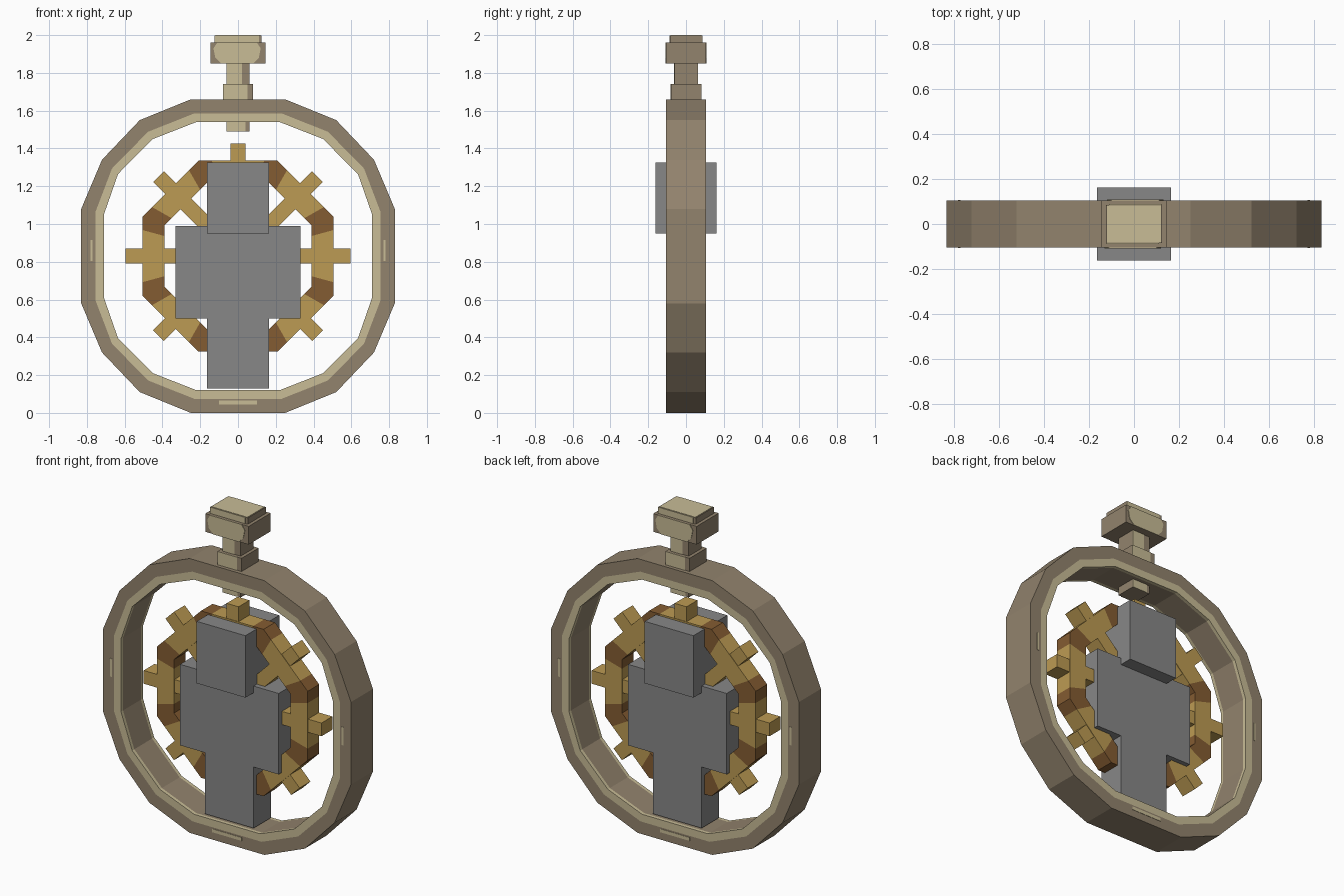
import bpy, bmesh, math

if "Cube" in bpy.data.objects:
    bpy.data.objects.remove(bpy.data.objects["Cube"])


def mat(name, r, g, b):
    lin = [((c / 255 + 0.055) / 1.055) ** 2.4 for c in (r, g, b)]
    m = bpy.data.materials.new(name)
    m.diffuse_color = (*lin, 1)
    m.use_nodes = True
    m.node_tree.nodes["Principled BSDF"].inputs["Base Color"].default_value = m.diffuse_color
    return m


BROWN = mat("dull_bronze", 146, 131, 109)
BEIGE = mat("pale_bronze", 200, 188, 150)
GOLD = mat("gold", 188, 155, 83)
DARK = mat("dark_gold", 132, 92, 50)
GREY = mat("grey", 135, 135, 135)
CZ = 0.83  # height of the ring centre


def finish(name, bm, mats):
    bmesh.ops.recalc_face_normals(bm, faces=bm.faces)
    me = bpy.data.meshes.new(name)
    bm.to_mesh(me)
    bm.free()
    for m in mats:
        me.materials.append(m)
    ob = bpy.data.objects.new(name, me)
    bpy.context.collection.objects.link(ob)
    return ob


def prism(name, pts, y0, y1, m):
    """Extrude an (x, z) outline from y0 to y1."""
    bm = bmesh.new()
    a = [bm.verts.new((x, y0, z)) for x, z in pts]
    b = [bm.verts.new((x, y1, z)) for x, z in pts]
    bm.faces.new(a)
    bm.faces.new(b[::-1])
    n = len(pts)
    for i in range(n):
        j = (i + 1) % n
        bm.faces.new((a[i], b[i], b[j], a[j]))
    return finish(name, bm, [m])


def rect(x0, x1, z0, z1):
    return [(x0, z0), (x1, z0), (x1, z1), (x0, z1)]


def hoop(name, outer, inner, section, mats, rule):
    """Closed loop: section points (t, y) blend from outer to inner outline."""
    bm = bmesh.new()
    rows = [[bm.verts.new((o[0] + (h[0] - o[0]) * t, y, o[1] + (h[1] - o[1]) * t))
             for t, y in section] for o, h in zip(outer, inner)]
    n, k = len(rows), len(section)
    for i in range(n):
        for j in range(k):
            p, q = rows[i], rows[(i + 1) % n]
            f = bm.faces.new((p[j], p[(j + 1) % k], q[(j + 1) % k], q[j]))
            f.material_index = rule(i, j)
    return finish(name, bm, mats)


def four_way(quarter):
    """Mirror a quarter outline (top to side) into a full loop."""
    half = quarter + [(x, 2 * CZ - z) for x, z in reversed(quarter)]
    return half + [(-x, z) for x, z in reversed(half)]


# Outer ring with pale rims
D = 0.105
hoop("outer_ring",
     four_way([(0.25, 1.66), (0.52, 1.55), (0.72, 1.34), (0.83, 1.08)]),
     four_way([(0.22, 1.54), (0.45, 1.45), (0.635, 1.265), (0.71, 1.05)]),
     [(0, -D), (0.62, -D), (1, -D), (1, -D + 0.02),
      (1, D - 0.02), (1, D), (0.62, D), (0, D)],
     [BROWN, BEIGE], lambda i, j: 1 if j in (1, 2, 4, 5) else 0)


# Octagonal gear rim, dark at the corners
def octagon(apothem):
    r = apothem / math.cos(math.pi / 8)
    c = [(r * math.cos(a), CZ + r * math.sin(a))
         for a in (math.pi / 8 + k * math.pi / 4 for k in range(8))]
    pts = []
    for k in range(8):
        (x0, z0), (x1, z1) = c[k], c[(k + 1) % 8]
        pts += [(x0 + (x1 - x0) * t, z0 + (z1 - z0) * t) for t in (0, 0.17, 0.83)]
    return pts


G = 0.055
hoop("gear_rim", octagon(0.505), octagon(0.39),
     [(0, -G), (1, -G), (1, G), (0, G)],
     [GOLD, DARK], lambda i, j: 0 if i % 3 == 1 else 1)

# Gear spokes that end in teeth
for k in range(8):
    a = k * math.pi / 4
    c, s = math.cos(a), math.sin(a)
    pts = [(r * c - w * s, CZ + r * s + w * c)
           for r, w in ((0.1, -0.04), (0.595, -0.04), (0.595, 0.04), (0.1, 0.04))]
    prism("gear_spoke", pts, -0.052, 0.052, GOLD)

# Grey figure: T-shaped body and head block
prism("figure_body", [(-0.163, 0.13), (0.163, 0.13), (0.163, 0.5), (0.33, 0.5),
                      (0.33, 0.99), (-0.33, 0.99), (-0.33, 0.5), (-0.163, 0.5)],
      -0.083, 0.083, GREY)
prism("figure_head", rect(-0.163, 0.163, 0.95, 1.325), -0.162, 0.162, GREY)

# Stem and crown blocks: half width, half depth, bottom, top, pale plate x range
blocks = [("stem_foot", 0.06, 0.06, 1.49, 1.56, -0.06, 0.04),
          ("stem_collar", 0.08, 0.08, 1.65, 1.74, -0.08, 0.05),
          ("stem_neck", 0.06, 0.06, 1.74, 1.85, -0.06, 0.02),
          ("crown", 0.145, 0.105, 1.85, 1.96, None, None),
          ("crown_top", 0.125, 0.085, 1.96, 1.998, -0.125, 0.11)]
for name, w, d, z0, z1, p0, p1 in blocks:
    prism(name, rect(-w, w, z0, z1), -d, d, BROWN)
    if p0 is None:
        # Crown face: pale panel with cut corners
        pts = [(-0.09, z0), (0.08, z0), (0.11, 1.88), (0.12, 1.93), (0.1, z1),
               (-0.11, z1), (-0.13, 1.93), (-0.12, 1.88)]
    else:
        pts = rect(p0, p1, z0, z1)
    for s in (-1, 1):
        prism(name + "_plate", [(-s * x, z) for x, z in pts],
              s * d, s * (d + 0.003), BEIGE)
prism("crown_lid", rect(-0.12, 0.12, 1.996, 2.0), -0.082, 0.082, BEIGE)

# Small pale marks on the ring faces
for s in (-1, 1):
    for x, z, w, h in ((-0.775, 0.86, 0.006, 0.055), (0.775, 0.86, 0.006, 0.055),
                       (0, 0.055, 0.1, 0.01)):
        prism("ring_mark", rect(x - w, x + w, z - h, z + h), s * D, s * (D + 0.002), BEIGE)
